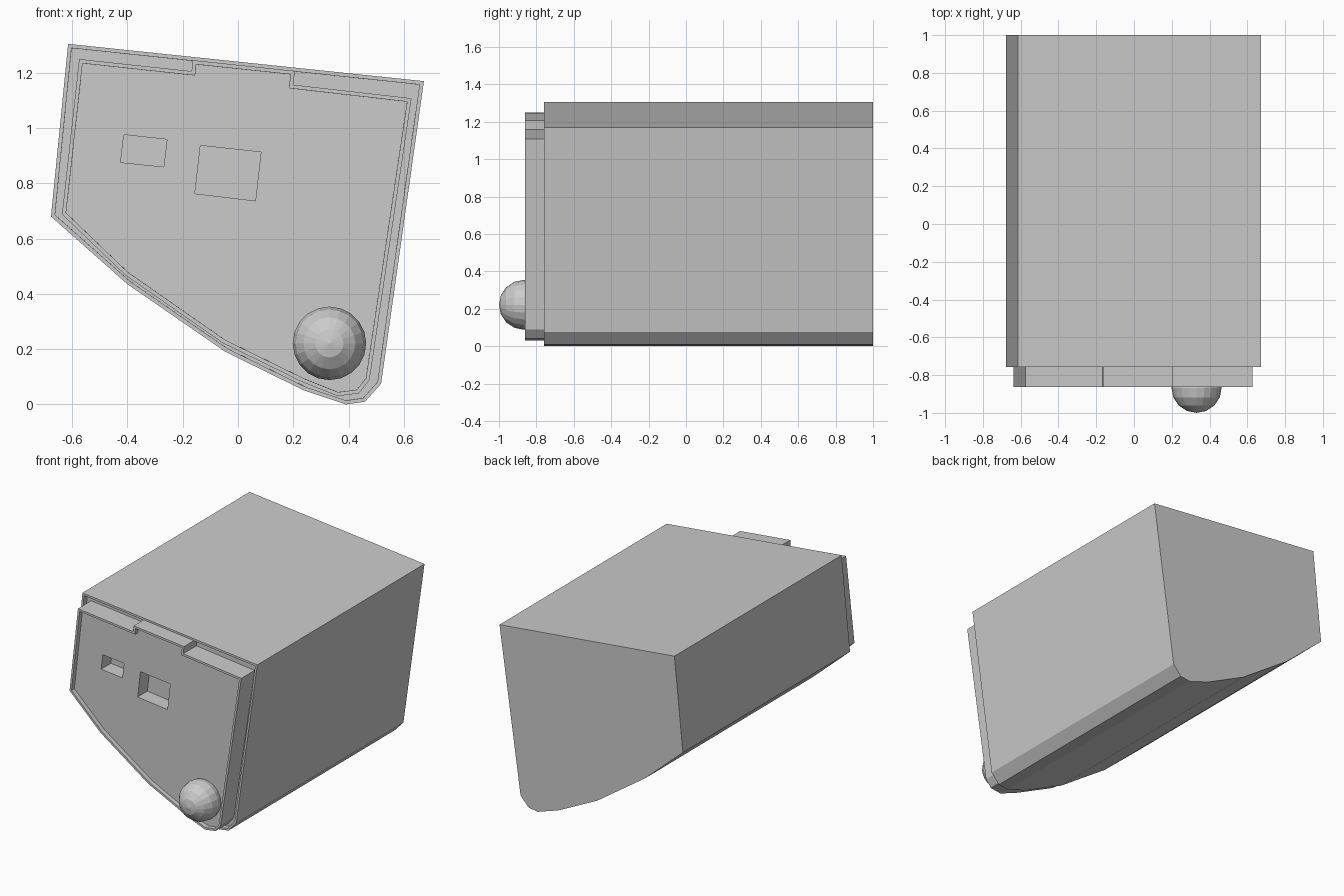
import bpy, bmesh, math
from mathutils import Vector

if "Cube" in bpy.data.objects:
    bpy.data.objects.remove(bpy.data.objects["Cube"])


def prism(name, outline, y_front, y_back, rim=0.0, recess=0.0):
    """Extrude an x/z outline along y; optionally sink the front inside a thin rim."""
    bm = bmesh.new()
    front = bm.faces.new([bm.verts.new((x, y_back, z)) for x, z in outline])
    grown = bmesh.ops.extrude_face_region(bm, geom=[front])["geom"]
    for v in grown:
        if isinstance(v, bmesh.types.BMVert):
            v.co.y = y_front
    bmesh.ops.recalc_face_normals(bm, faces=bm.faces)
    if rim:
        cap = min(bm.faces, key=lambda f: f.calc_center_median().y)
        bmesh.ops.inset_individual(bm, faces=[cap], thickness=rim, use_even_offset=True)
        bmesh.ops.inset_individual(bm, faces=[cap], thickness=0.0002, use_even_offset=True)
        for v in cap.verts:
            v.co.y += recess
    mesh = bpy.data.meshes.new(name)
    bm.to_mesh(mesh)
    bm.free()
    obj = bpy.data.objects.new(name, mesh)
    bpy.context.collection.objects.link(obj)
    return obj


# Housing with a shallow rimmed front
housing_outline = [(-0.615, 1.305), (0.673, 1.17), (0.518, 0.075), (0.46, 0.01), (0.39, 0.0),
                   (0.24, 0.05), (-0.045, 0.19), (-0.40, 0.435), (-0.677, 0.68)]
prism("housing", housing_outline, -0.758, 1.0, 0.014, 0.035)

# Front panel with a raised tab along its top edge
panel_outline = [(-0.575, 1.25), (-0.168, 1.206), (-0.164, 1.246), (0.206, 1.207), (0.20, 1.157),
                 (0.628, 1.108), (0.476, 0.088), (0.437, 0.04), (0.36, 0.03), (0.235, 0.08),
                 (-0.055, 0.222), (-0.408, 0.468), (-0.637, 0.688)]
panel = prism("front_panel", panel_outline, -0.862, -0.70, 0.014, 0.03)

# Two rectangular windows sunk into the panel
windows = [
    [(-0.413, 0.976), (-0.257, 0.959), (-0.269, 0.86), (-0.425, 0.876)],
    [(-0.136, 0.937), (0.083, 0.913), (0.063, 0.737), (-0.156, 0.763)],
]
for i, outline in enumerate(windows):
    cutter = prism(f"window_cutter_{i + 1}", outline, -0.95, -0.73)
    cutter.hide_render = True
    cutter.display_type = 'WIRE'
    cut = panel.modifiers.new(f"window_{i + 1}", 'BOOLEAN')
    cut.operation = 'DIFFERENCE'
    cut.solver = 'EXACT'
    cut.object = cutter

# Faceted round knob, poles along y
bpy.ops.mesh.primitive_uv_sphere_add(segments=20, ring_count=8, radius=0.133,
                                     location=(0.331, -0.867, 0.221),
                                     rotation=(math.pi / 2, 0, 0))
bpy.context.object.name = "knob"
